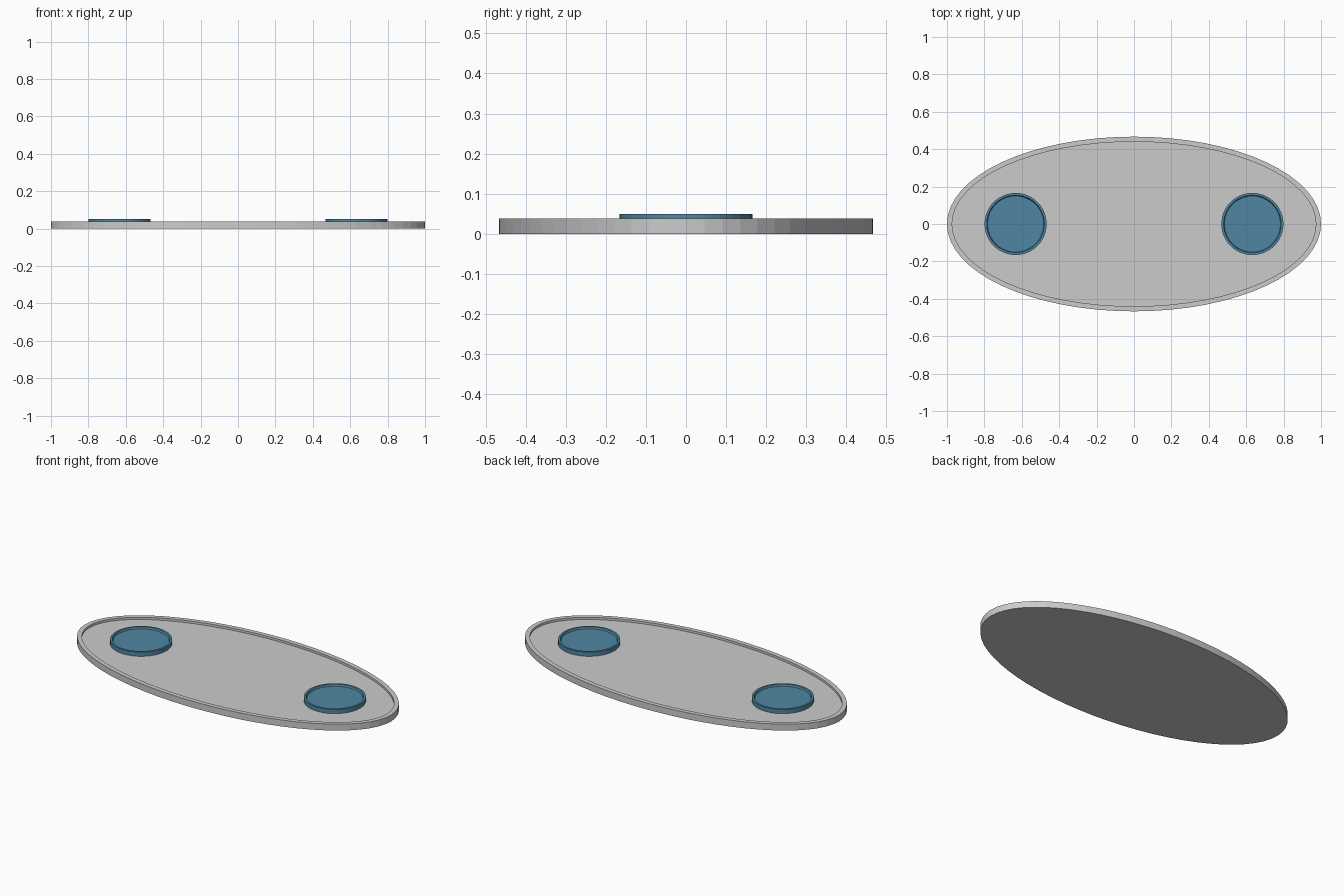
import bpy, bmesh
from math import cos, sin, pi

if "Cube" in bpy.data.objects:
    bpy.data.objects.remove(bpy.data.objects["Cube"])

def dish(name, cx, rx, ry, rings, n, color=None):
    """Closed solid from elliptical rings of (inset, z), capped at both ends."""
    bm = bmesh.new()
    loops = [[bm.verts.new((cx + (rx - d) * cos(2 * pi * i / n),
                            (ry - d) * sin(2 * pi * i / n), z)) for i in range(n)]
             for d, z in rings]
    for a, b in zip(loops, loops[1:]):
        for i in range(n):
            j = (i + 1) % n
            bm.faces.new((a[i], a[j], b[j], b[i]))
    bm.faces.new(loops[0][::-1])
    bm.faces.new(loops[-1])
    me = bpy.data.meshes.new(name)
    bm.to_mesh(me)
    bm.free()
    ob = bpy.data.objects.new(name, me)
    bpy.context.collection.objects.link(ob)
    if color:
        me.materials.append(color)
    return ob

blue = bpy.data.materials.new("blue")
blue.diffuse_color = (0.08, 0.24, 0.36, 1)
blue.use_nodes = True
blue.node_tree.nodes["Principled BSDF"].inputs["Base Color"].default_value = blue.diffuse_color

# oval tray with a raised rim around a shallow floor
FLOOR = 0.025
dish("oval_tray", 0, 1.0, 0.467,
     [(0, 0), (0, 0.038), (0.027, 0.038), (0.027, FLOOR)], 64)

# round dishes with a thin raised lip, one at each end
for side, x in (("left", -0.633), ("right", 0.633)):
    dish(side + "_round_dish", x, 0.166, 0.166,
         [(0, FLOOR), (0, 0.05), (0.012, 0.05), (0.016, 0.04)], 48, blue)
